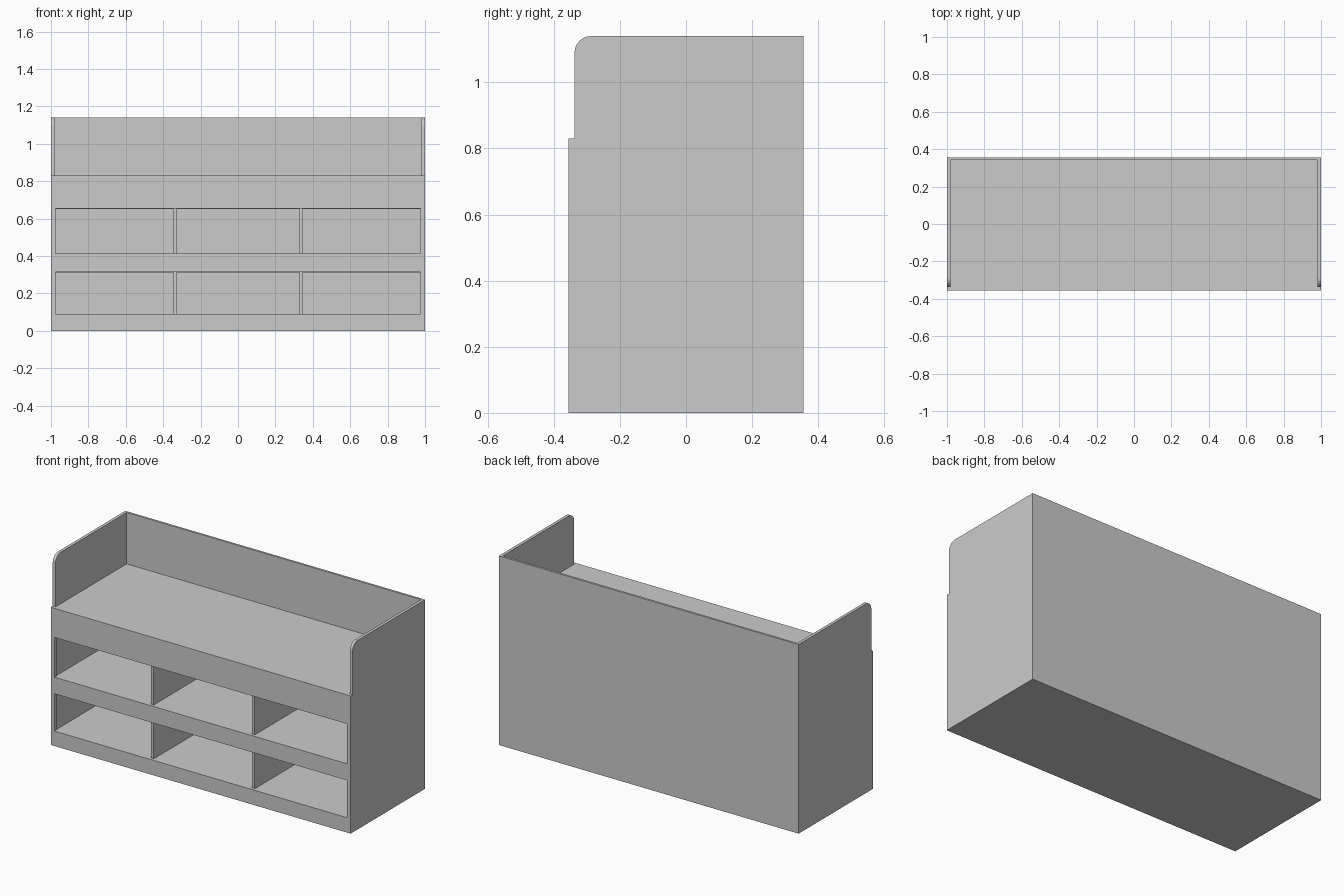
import bpy, bmesh

if "Cube" in bpy.data.objects:
    bpy.data.objects.remove(bpy.data.objects["Cube"])

W, D, H = 1.0, 0.355, 1.14        # half width, half depth, height
DECK = 0.83                       # worktop height
T = 0.018                         # board thickness
FRONT = -D + T                    # back of the face frame


def box(name, x, y, z):
    """Box from three (min, max) ranges."""
    bm = bmesh.new()
    bmesh.ops.create_cube(bm, size=1)
    for v in bm.verts:
        v.co = [r[0] + (c + 0.5) * (r[1] - r[0]) for c, r in zip(v.co, (x, y, z))]
    me = bpy.data.meshes.new(name)
    bm.to_mesh(me)
    bm.free()
    ob = bpy.data.objects.new(name, me)
    bpy.context.collection.objects.link(ob)
    return ob


def side(name, x0, x1):
    """Side panel with a rounded upper front corner."""
    ob = box(name, (x0, x1), (FRONT, D), (0, H))
    bm = bmesh.new()
    bm.from_mesh(ob.data)
    edge = [e for e in bm.edges
            if all(v.co.y < 0 and v.co.z > H - 0.01 for v in e.verts)]
    bmesh.ops.bevel(bm, geom=edge, offset=0.05, offset_type='OFFSET',
                    segments=10, profile=0.5, affect='EDGES')
    bm.to_mesh(ob.data)
    bm.free()
    bpy.ops.object.select_all(action='DESELECT')
    ob.select_set(True)
    bpy.context.view_layer.objects.active = ob
    bpy.ops.object.shade_smooth_by_angle()


# Sides and back
side("left_side", -W, -W + T)
side("right_side", W - T, W)
inner = (-W + T, W - T)
box("back_panel", inner, (D - 0.013, D), (0, H))

# Face frame with one opening per row
frame = box("face_frame", (-W, W), (-D, FRONT), (0, DECK))
rows = [(0.09, 0.315), (0.415, 0.655)]
for i, z in enumerate(rows):
    cutter = box(f"opening_cutter_{i}", (-0.975, 0.975), (-D - 0.1, FRONT + 0.1), z)
    cutter.hide_render = True
    cutter.hide_set(True)
    cutter.display_type = 'WIRE'
    cut = frame.modifiers.new("opening", 'BOOLEAN')
    cut.operation = 'DIFFERENCE'
    cut.solver = 'EXACT'
    cut.object = cutter

# Base, middle shelf and worktop behind the frame
depth = (FRONT, D - 0.013)
box("base", inner, depth, (0, 0.087))
box("middle_shelf", inner, depth, (0.311, 0.412))
box("worktop", inner, depth, (0.651, DECK))

# Dividers making three compartments per row
for row, z in zip(("lower", "upper"), ((0.087, 0.311), (0.412, 0.651))):
    for label, x in (("left", -0.337), ("right", 0.337)):
        box(f"{row}_{label}_divider", (x - 0.008, x + 0.008), depth, z)
